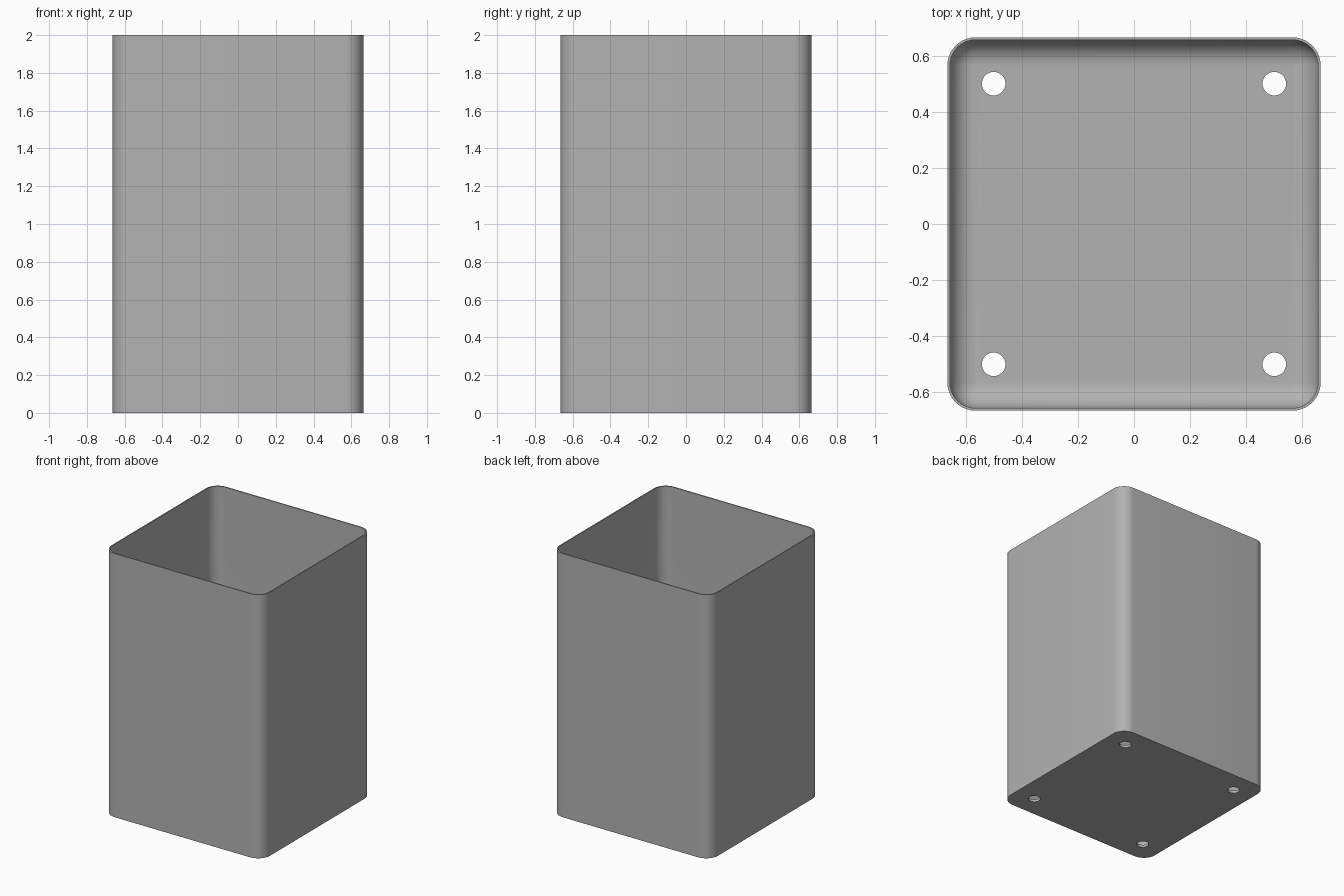
import bpy, bmesh, math
from math import sin, cos, pi

if "Cube" in bpy.data.objects:
    bpy.data.objects.remove(bpy.data.objects["Cube"], do_unlink=True)

HALF, HEIGHT, CORNER = 0.665, 2.0, 0.1
WALL, FLOOR = 0.009, 0.02
HOLE_POS, HOLE_RADIUS = 0.5, 0.042
STEPS = 10

grey = bpy.data.materials.new("grey")
grey.use_nodes = True
colour = (0.45, 0.45, 0.45, 1)
grey.diffuse_color = colour
grey.node_tree.nodes["Principled BSDF"].inputs["Base Color"].default_value = colour


def ring(bm, radius, z):
    """Rounded square whose corner arcs share the same centres."""
    centre = HALF - CORNER
    verts = []
    for q, (sx, sy) in enumerate([(1, 1), (-1, 1), (-1, -1), (1, -1)]):
        for i in range(STEPS + 1):
            a = (q + i / STEPS) * pi / 2
            verts.append(bm.verts.new((sx * centre + radius * cos(a),
                                       sy * centre + radius * sin(a), z)))
    return verts


# Open box: outer wall, rim, inner wall, then a rounded inside bottom edge
inner = CORNER - WALL
profile = [(CORNER, 0), (CORNER, HEIGHT), (inner, HEIGHT)]
for i in range(STEPS):
    a = i / STEPS * pi / 2
    profile.append((inner * cos(a), FLOOR + inner * (1 - sin(a))))
profile.append((0.002, FLOOR))

bm = bmesh.new()
rings = [ring(bm, r, z) for r, z in profile]
for a, b in zip(rings, rings[1:]):
    n = len(a)
    for i in range(n):
        j = (i + 1) % n
        bm.faces.new((a[i], a[j], b[j], b[i]))
bm.faces.new(list(reversed(rings[0])))
bm.faces.new(rings[-1])
bmesh.ops.recalc_face_normals(bm, faces=bm.faces)
mesh = bpy.data.meshes.new("container")
bm.to_mesh(mesh)
bm.free()
box = bpy.data.objects.new("container", mesh)
mesh.materials.append(grey)
bpy.context.collection.objects.link(box)

# Four drain holes through the floor
bm = bmesh.new()
for sx in (-1, 1):
    for sy in (-1, 1):
        made = bmesh.ops.create_cone(bm, cap_ends=True, segments=32, depth=0.2,
                                     radius1=HOLE_RADIUS, radius2=HOLE_RADIUS)
        bmesh.ops.translate(bm, verts=made["verts"],
                            vec=(sx * HOLE_POS, sy * HOLE_POS, 0))
cut_mesh = bpy.data.meshes.new("hole_cutter")
bm.to_mesh(cut_mesh)
bm.free()
cut_mesh.materials.append(grey)
cutter = bpy.data.objects.new("hole_cutter", cut_mesh)
cutter.hide_render = True
bpy.context.collection.objects.link(cutter)

holes = box.modifiers.new("drain_holes", "BOOLEAN")
holes.operation = "DIFFERENCE"
holes.solver = "EXACT"
holes.object = cutter
bpy.ops.object.select_all(action="DESELECT")
box.select_set(True)
bpy.context.view_layer.objects.active = box
bpy.ops.object.modifier_apply(modifier=holes.name)
bpy.data.objects.remove(cutter, do_unlink=True)
bpy.ops.object.shade_smooth_by_angle(angle=math.radians(30))
